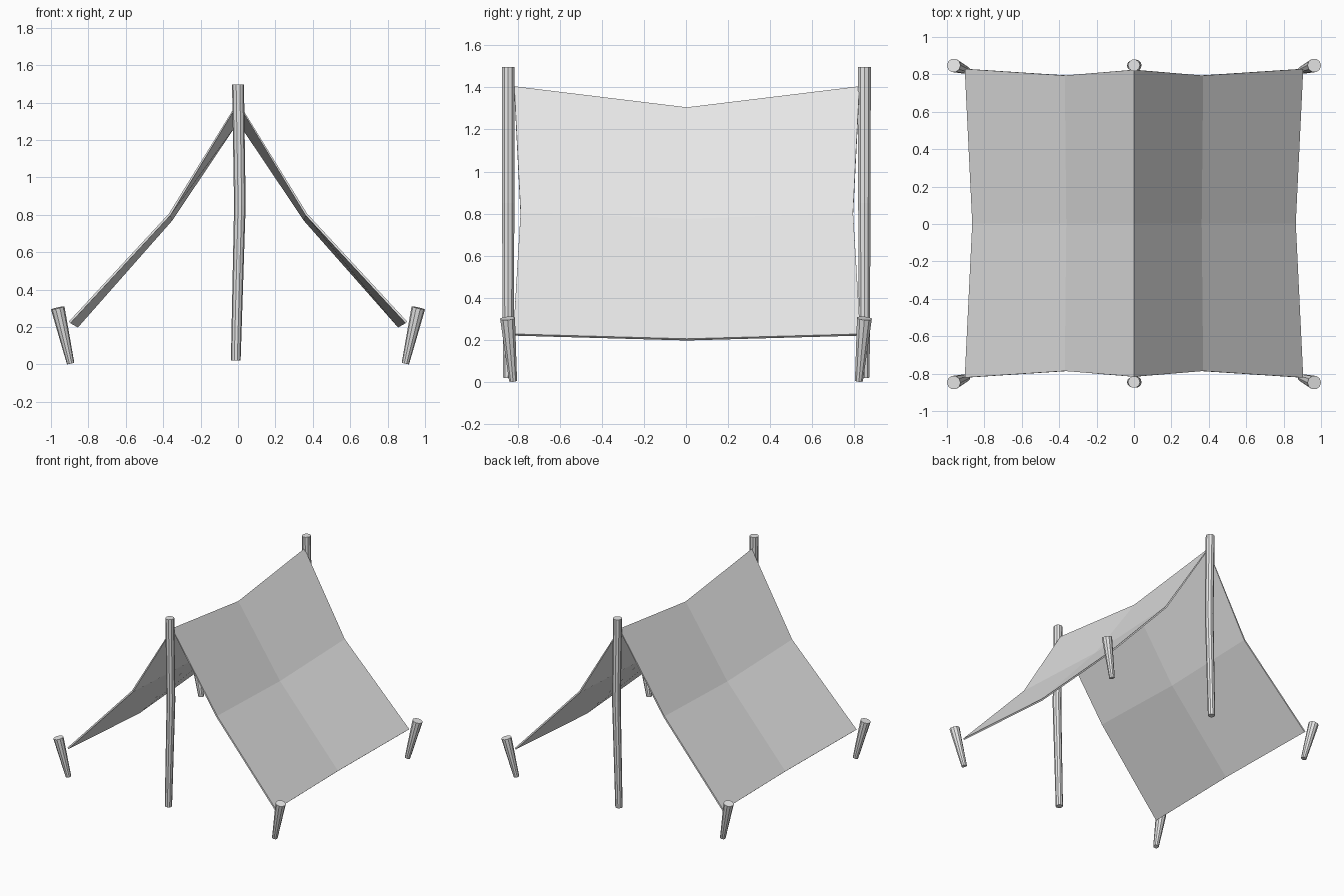
import bpy, bmesh, math
from mathutils import Vector

cube = bpy.data.objects.get("Cube")
if cube:
    bpy.data.objects.remove(cube, do_unlink=True)

# One pale grey material for everything
grey = bpy.data.materials.new("pale grey")
grey.use_nodes = True
colour = (0.8, 0.8, 0.8, 1)
grey.diffuse_color = colour
grey.node_tree.nodes["Principled BSDF"].inputs["Base Color"].default_value = colour


def finish(name, bm):
    """Turn a bmesh into a named, coloured object."""
    bmesh.ops.recalc_face_normals(bm, faces=bm.faces) if name != "canvas" else None
    mesh = bpy.data.meshes.new(name)
    bm.to_mesh(mesh)
    bm.free()
    mesh.materials.append(grey)
    obj = bpy.data.objects.new(name, mesh)
    bpy.context.collection.objects.link(obj)
    return obj


def stake(name, path, radii, sides=10):
    """Capped tube through the path points with a radius at each one."""
    pts = [Vector(p) for p in path]
    bm = bmesh.new()
    rings = []
    for i, (p, r) in enumerate(zip(pts, radii)):
        axis = pts[min(i + 1, len(pts) - 1)] - pts[max(i - 1, 0)]
        turn = Vector((0, 0, 1)).rotation_difference(axis)
        ring = []
        for k in range(sides):
            a = math.tau * k / sides
            ring.append(bm.verts.new(p + turn @ Vector((r * math.cos(a), r * math.sin(a), 0))))
        rings.append(ring)
    for low, high in zip(rings, rings[1:]):
        for k in range(sides):
            n = (k + 1) % sides
            bm.faces.new((low[k], low[n], high[n], high[k]))
    bm.faces.new(rings[0][::-1])
    bm.faces.new(rings[-1])
    return finish(name, bm)


# Canvas: each row runs eave, waist, ridge, waist, eave; the middle row sags
end_row = [(0.905, 0.825, 0.228), (0.37, 0.79, 0.805), (0, 0.82, 1.405)]
mid_row = [(0.865, 0, 0.205), (0.362, 0, 0.775), (0, 0, 1.305)]
bm = bmesh.new()
grid = []
for row, side in ((end_row, -1), (mid_row, 1), (end_row, 1)):
    left_half = [(-x, y, z) for x, y, z in row]
    right_half = row[-2::-1]
    grid.append([bm.verts.new((x, side * y + 0.004, z)) for x, y, z in left_half + right_half])
for front, back in zip(grid, grid[1:]):
    for k in range(len(front) - 1):
        bm.faces.new((front[k], front[k + 1], back[k + 1], back[k]))
canvas = finish("canvas", bm)
cloth = canvas.modifiers.new("cloth thickness", "SOLIDIFY")
cloth.thickness = 0.012
cloth.offset = -1

# Tall, slightly crooked poles at both ends of the ridge
for name, y in (("front_pole", -0.845), ("back_pole", 0.848)):
    stake(name, [(-0.012, y, 0.02), (0.01, y, 0.85), (0, y, 1.497)], (0.026, 0.031, 0.032))

# Tapered pegs leaning outwards at the corners
for end, sy in (("front", -1), ("back", 1)):
    for side, sx in (("right", -1), ("left", 1)):
        stake(f"{end}_{side}_peg",
              [(sx * 0.895, sy * 0.822, 0.005), (sx * 0.964, sy * 0.848, 0.302)],
              (0.02, 0.037))
